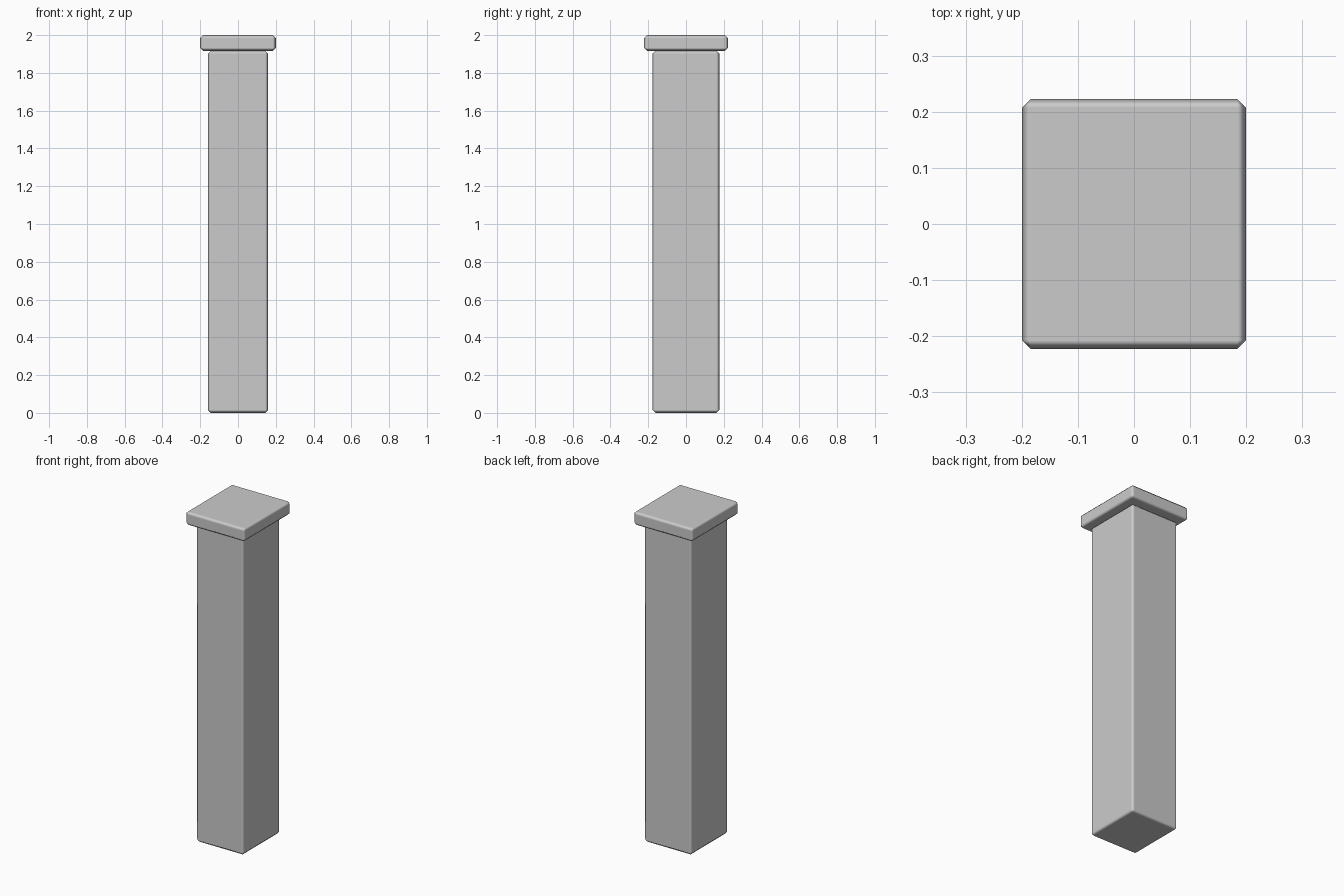
import bpy

if "Cube" in bpy.data.objects:
    bpy.data.objects.remove(bpy.data.objects["Cube"])


def bevelled_box(name, size_x, size_y, z_min, z_max, bevel):
    bpy.ops.mesh.primitive_cube_add(size=1, location=(0, 0, (z_min + z_max) / 2))
    box = bpy.context.object
    box.name = name
    box.scale = (size_x, size_y, z_max - z_min)
    bpy.ops.object.transform_apply(location=False, rotation=False, scale=True)
    bpy.ops.object.shade_smooth()
    # Single chamfer, with soft shading kept to the chamfered edges
    mod = box.modifiers.new("edge_chamfer", 'BEVEL')
    mod.width = bevel
    mod.segments = 1
    mod.harden_normals = True
    return box


# Tall shaft standing on the ground
bevelled_box("post_shaft", 0.32, 0.355, 0.0, 1.917, 0.016)

# Wider flat cap resting on the shaft
bevelled_box("post_cap", 0.40, 0.446, 1.917, 2.0, 0.016)
